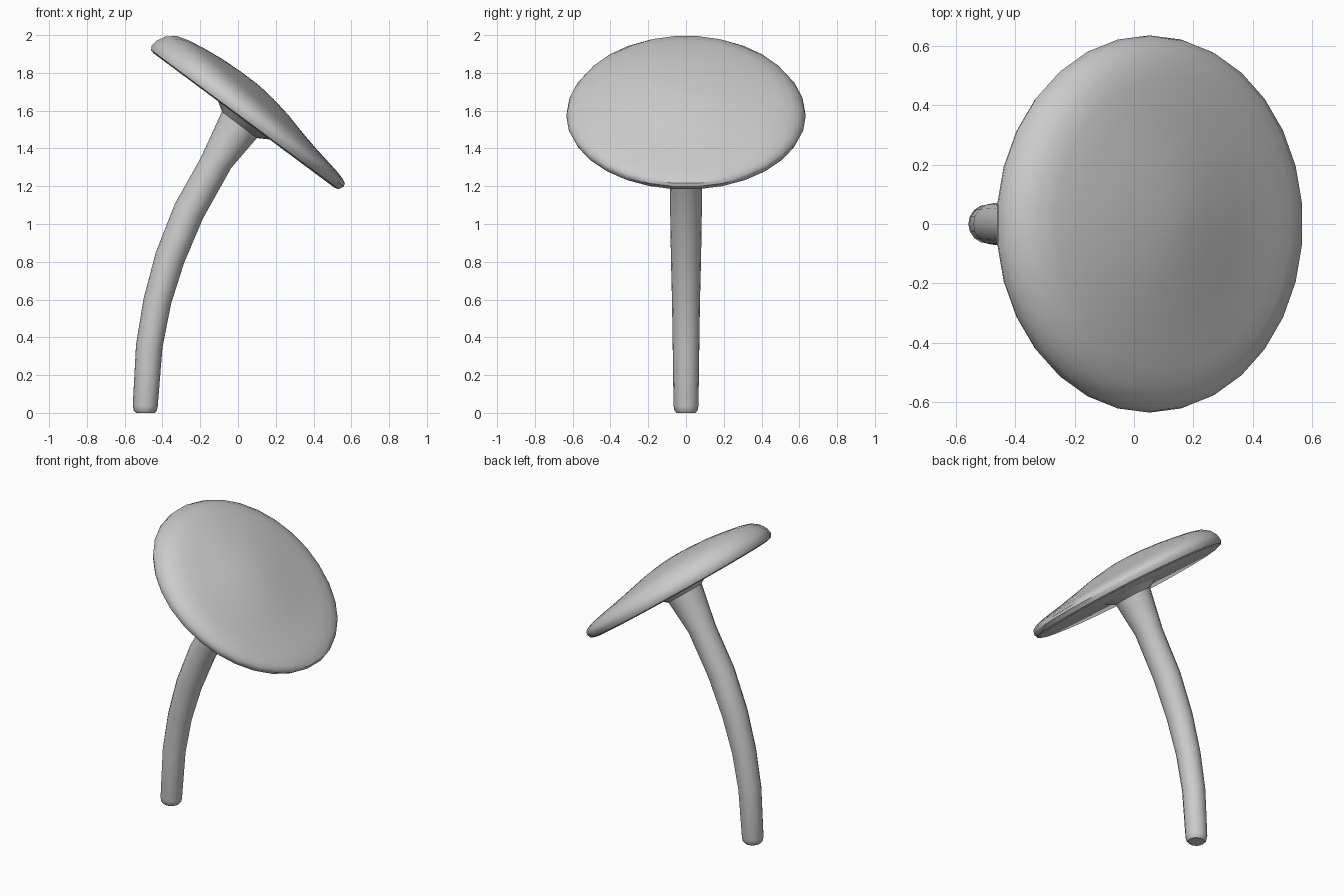
import bpy, bmesh
from math import sin, cos, pi, radians
from mathutils import Vector

if "Cube" in bpy.data.objects:
    bpy.data.objects.remove(bpy.data.objects["Cube"])


def loft(name, rings):
    """Skin a stack of closed rings and close both ends."""
    bm = bmesh.new()
    loops = [[bm.verts.new(p) for p in ring] for ring in rings]
    for a, b in zip(loops, loops[1:]):
        n = len(a)
        for i in range(n):
            j = (i + 1) % n
            bm.faces.new((a[i], a[j], b[j], b[i]))
    bm.faces.new(loops[0])
    bm.faces.new(loops[-1])
    bmesh.ops.recalc_face_normals(bm, faces=bm.faces[:])
    mesh = bpy.data.meshes.new(name)
    bm.to_mesh(mesh)
    bm.free()
    ob = bpy.data.objects.new(name, mesh)
    bpy.context.collection.objects.link(ob)
    bpy.context.view_layer.objects.active = ob
    ob.select_set(True)
    bpy.ops.object.shade_smooth_by_angle(angle=radians(42))
    ob.select_set(False)
    return ob


# Tilted cap: (radius, height on the high side, height on the low side)
tilt = radians(36.6)
centre = Vector((0.033, 0, 1.547))
along = Vector((cos(tilt), 0, -sin(tilt)))
normal = Vector((sin(tilt), 0, cos(tilt)))
side = Vector((0, 1, 0))
cap_profile = [(0.60, 0, 0), (0.622, 0.006, 0.008), (0.634, 0.028, 0.035),
               (0.628, 0.065, 0.052), (0.603, 0.11, 0.065), (0.557, 0.147, 0.077),
               (0.49, 0.167, 0.09), (0.40, 0.181, 0.107), (0.29, 0.193, 0.132),
               (0.17, 0.198, 0.163), (0.06, 0.197, 0.184), (0.01, 0.193, 0.191)]
rings = []
for r, high, low in cap_profile:
    ring = []
    for i in range(30):
        a = pi / 2 + 2 * pi * i / 30
        h = (high + low) / 2 + (low - high) / 2 * cos(a)
        ring.append(centre + along * r * cos(a) + side * r * sin(a) + normal * h)
    rings.append(ring)
loft("cap", rings)

# Curved stem: left and right outline points (x, z), flaring under the cap
stem_outline = [((-0.54, 0.0), (-0.44, 0.0)), ((-0.552, 0.012), (-0.43, 0.012)),
                ((-0.557, 0.04), (-0.425, 0.035)),
                ((-0.54, 0.36), (-0.40, 0.345)), ((-0.50, 0.605), (-0.355, 0.575)),
                ((-0.435, 0.85), (-0.285, 0.795)), ((-0.335, 1.105), (-0.185, 1.03)),
                ((-0.20, 1.345), (-0.037, 1.295)), ((-0.085, 1.595), (0.10, 1.455)),
                ((-0.108, 1.657), (0.17, 1.447))]
rings = []
for (x0, z0), (x1, z1) in stem_outline:
    left, right = Vector((x0, 0, z0)), Vector((x1, 0, z1))
    mid, half = (left + right) / 2, (right - left) / 2
    rings.append([mid + half * cos(2 * pi * i / 16)
                  + side * half.length * sin(2 * pi * i / 16) for i in range(16)])
loft("stem", rings)
